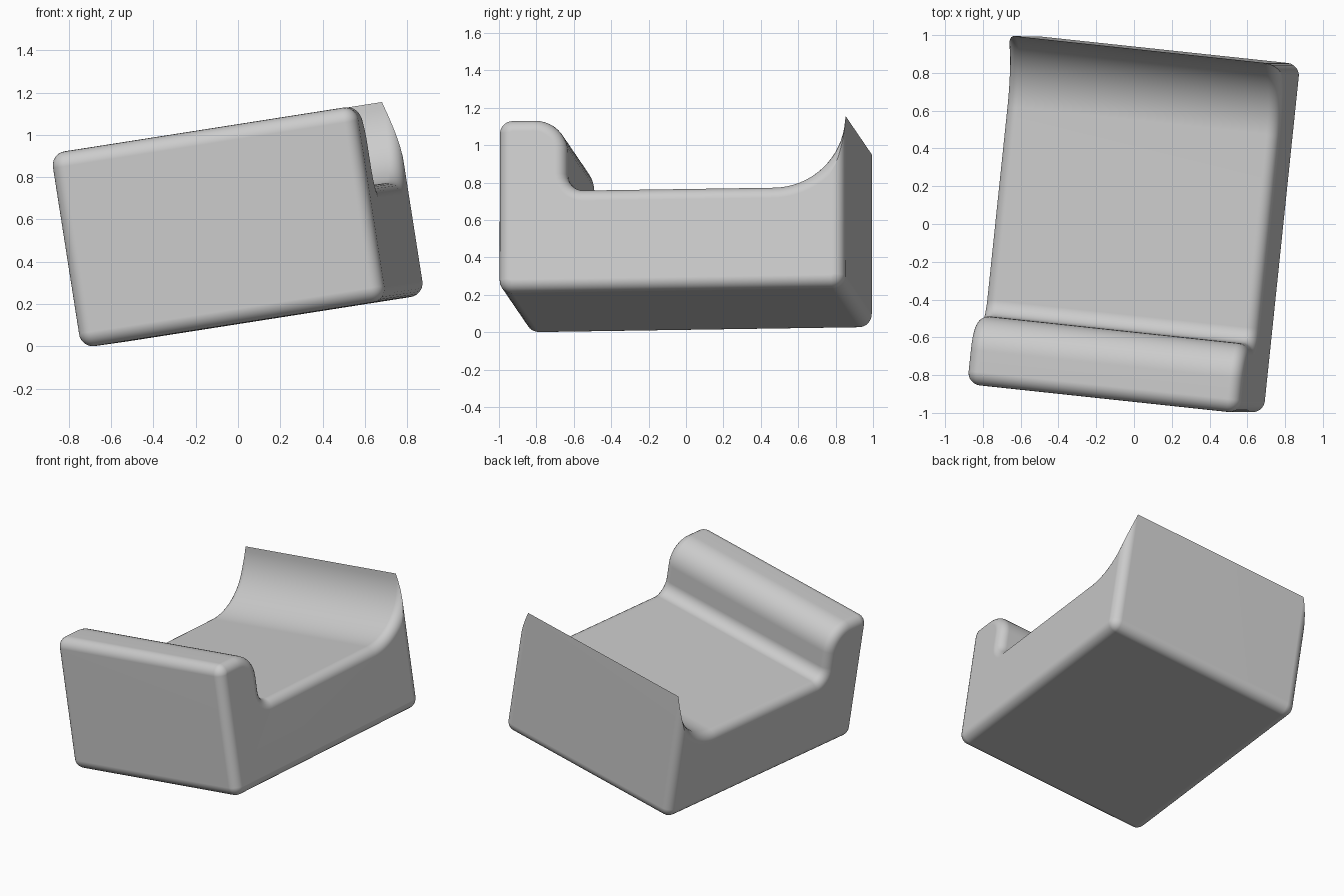
import bpy, bmesh
from math import acos, cos, sin, radians
from mathutils import Vector, Matrix

cube = bpy.data.objects.get("Cube")
if cube:
    bpy.data.objects.remove(cube, do_unlink=True)

# Overall limits in the block's own axes: u across, v front to back, w up
LEFT, RIGHT = -0.647, 0.822
FRONT, BACK = -0.922, 0.937
BOTTOM, TOP = 0.105, 1.037
FLOOR, WALL = 0.655, -0.555      # saddle floor height, inner face of front wall
EDGE, END = 0.07, 0.065          # rounding of profile corners and of both ends
SWEEP = TOP - FLOOR              # radius of the rear hollow
CROWN, FILLET = 0.18, 0.085      # front wall's inner crown and foot


def arc(v, w, radius, start, stop, steps):
    angles = [radians(start + (stop - start) * i / steps) for i in range(steps + 1)]
    return [(v + radius * cos(a), w + radius * sin(a)) for a in angles]


def profile(d):
    """Side outline moved inward by d: outer arcs shrink, hollow arcs grow."""
    r = EDGE - d
    tip = -acos((SWEEP - d) / (SWEEP + d)) * 180 / 3.14159265
    return (arc(FRONT + EDGE, BOTTOM + EDGE, r, 180, 270, 6)
            + arc(BACK - EDGE, BOTTOM + EDGE, r, 270, 360, 6)
            + arc(BACK - SWEEP, TOP, SWEEP + d, tip, -90, 16)
            + arc(WALL + FILLET, FLOOR + FILLET, FILLET + d, 270, 180, 8)
            + arc(WALL - CROWN, TOP - CROWN, CROWN - d, 0, 90, 10)
            + arc(FRONT + EDGE, TOP - EDGE, r, 90, 180, 6))


# Sections along the width, shrinking at both ends to round them
turns = [radians(15 * i) for i in range(7)]
right = [(RIGHT - END + END * sin(t), END * (1 - cos(t))) for t in turns]
left = [(LEFT + END - END * sin(t), END * (1 - cos(t))) for t in reversed(turns)]

bm = bmesh.new()
rings = [[bm.verts.new((u, v, w)) for v, w in profile(d)] for u, d in left + right]
for a, b in zip(rings, rings[1:]):
    for i in range(len(a)):
        j = (i + 1) % len(a)
        bm.faces.new((a[i], a[j], b[j], b[i]))
bm.faces.new(rings[0])
bm.faces.new(rings[-1])
bmesh.ops.remove_doubles(bm, verts=bm.verts, dist=0.0002)
bmesh.ops.recalc_face_normals(bm, faces=bm.faces)

# Tilt the block into its resting pose
v_axis = Vector((0.104, 0.9945, 0.015)).normalized()
w_axis = Vector((0.982, -0.107, 0.154)).cross(v_axis).normalized()
u_axis = v_axis.cross(w_axis)
pose = Matrix((u_axis, v_axis, w_axis)).transposed()
bmesh.ops.transform(bm, matrix=pose.to_4x4(), verts=bm.verts)

mesh = bpy.data.meshes.new("cradle_block")
bm.to_mesh(mesh)
bm.free()
block = bpy.data.objects.new("cradle_block", mesh)
bpy.context.collection.objects.link(block)

grey = bpy.data.materials.new("light_grey")
grey.use_nodes = True
colour = (0.6, 0.6, 0.6, 1)
grey.diffuse_color = colour
grey.node_tree.nodes["Principled BSDF"].inputs["Base Color"].default_value = colour
mesh.materials.append(grey)

# Smooth rounding with flat broad faces and a crisp rear rim
bpy.ops.object.select_all(action="DESELECT")
block.select_set(True)
bpy.context.view_layer.objects.active = block
bpy.ops.object.shade_smooth_by_angle(angle=radians(35))
weighted = block.modifiers.new("flat_faces", "WEIGHTED_NORMAL")
weighted.keep_sharp = True
